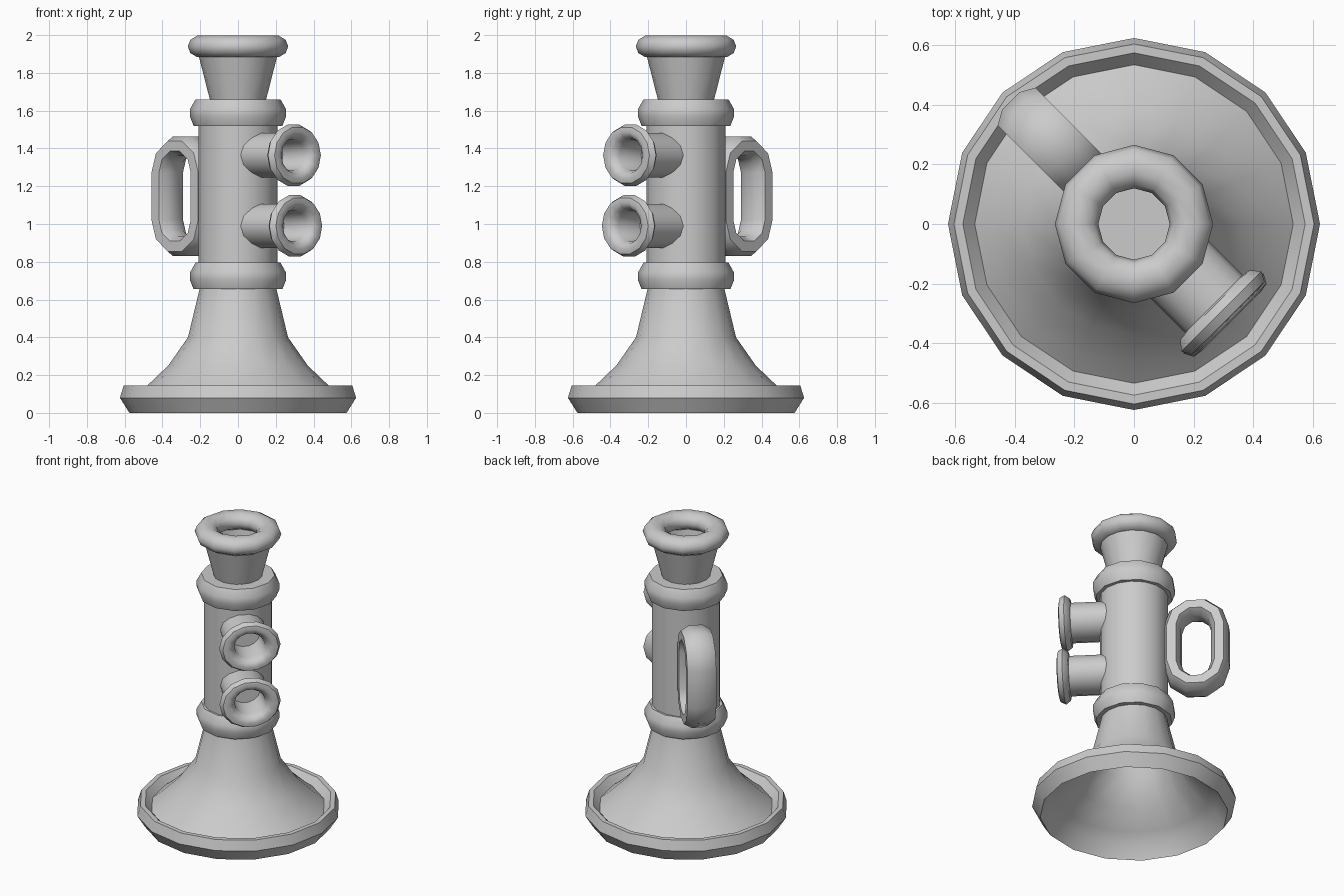
import bpy, bmesh, math
from mathutils import Matrix, Vector

cube = bpy.data.objects.get("Cube")
if cube:
    bpy.data.objects.remove(cube, do_unlink=True)

GREY = (0.6, 0.6, 0.6, 1)
mat = bpy.data.materials.new("plain grey")
mat.use_nodes = True
mat.diffuse_color = GREY
mat.node_tree.nodes["Principled BSDF"].inputs["Base Color"].default_value = GREY


def skin(name, rings, wrap=False, close=False, matrix=None):
    """Bridge rings of points; wrap joins last ring to first, close makes each ring a loop."""
    bm = bmesh.new()
    rows = [[bm.verts.new(p) for p in ring] for ring in rings]
    n, m = len(rows), len(rows[0])
    for i in range(n if wrap else n - 1):
        for j in range(m if close else m - 1):
            a, b = rows[i], rows[(i + 1) % n]
            k = (j + 1) % m
            bm.faces.new((a[j], a[k], b[k], b[j]))
    bmesh.ops.remove_doubles(bm, verts=bm.verts, dist=0.0001)
    bmesh.ops.recalc_face_normals(bm, faces=bm.faces)
    if matrix:
        bm.transform(matrix)
    mesh = bpy.data.meshes.new(name)
    bm.to_mesh(mesh)
    bm.free()
    obj = bpy.data.objects.new(name, mesh)
    bpy.context.collection.objects.link(obj)
    mesh.materials.append(mat)
    bpy.ops.object.select_all(action="DESELECT")
    obj.select_set(True)
    bpy.context.view_layer.objects.active = obj
    bpy.ops.object.shade_smooth_by_angle(angle=math.radians(42))
    return obj


def lathe(name, profile, sides, closed=False, matrix=None):
    """Spin (radius, height) points about z."""
    rings = []
    for i in range(sides):
        t = math.tau * i / sides
        rings.append([(r * math.cos(t), r * math.sin(t), z) for r, z in profile])
    return skin(name, rings, wrap=True, close=closed, matrix=matrix)


def oval(cx, cz, rx, rz, count=10):
    return [(cx + rx * math.cos(math.tau * i / count),
             cz + rz * math.sin(math.tau * i / count)) for i in range(count)]


# Flared base with raised rim, hollow underneath
flare = [(0.535, 0.10), (0.48, 0.145), (0.37, 0.25), (0.265, 0.40), (0.20, 0.67)]
inside = [(r - 0.012, z - 0.006) for r, z in reversed(flare)]
rim = [(0.575, 0), (0.625, 0.08), (0.605, 0.145), (0.575, 0.145)]
lathe("flared_base", rim + flare + inside, 16, closed=True)

# Main tube
lathe("body_tube", [(0, 0.68), (0.21, 0.68), (0.21, 1.64), (0, 1.64)], 16)

# Collars at both ends of the tube
for name, z in (("lower_collar", 0.655), ("upper_collar", 1.52)):
    lathe(name, [(0.15, z), (0.235, z), (0.255, z + 0.05), (0.253, z + 0.09),
                 (0.225, z + 0.14), (0.15, z + 0.14)], 12, closed=True)

# Tapered neck and rolled lip
lathe("neck", [(0, 1.655), (0.148, 1.655), (0.208, 1.89), (0.17, 1.90),
               (0.13, 1.67), (0, 1.67)], 16)
lathe("top_lip", oval(0.193, 1.94, 0.073, 0.06), 12, closed=True)

# Local frame: z points outward along the diagonal, y points up
out = Vector((1, -1, 0)).normalized()
side = Vector((1, 1, 0)).normalized()
frame = Matrix((side, (0, 0, 1), out)).transposed().to_4x4()

# Two side pipes with flanged mouths, slightly wider than tall
pipe = [(0, 0.10), (0.12, 0.10), (0.12, 0.385), (0.145, 0.39), (0.167, 0.42),
        (0.152, 0.452), (0.125, 0.458), (0.10, 0.445), (0.083, 0.41),
        (0.08, 0.25), (0, 0.25)]
for name, z, shift in (("upper_pipe", 1.364, -0.005), ("lower_pipe", 0.99, 0.005)):
    place = Matrix.Translation(Vector((0, 0, z)) + out * shift)
    lathe(name, pipe, 14, matrix=place @ frame @ Matrix.Diagonal((1.14, 1, 1, 1)))

# Looped handle on the opposite side, with a flattened section
section = [(0.09, 0.028), (0.042, 0.055), (-0.042, 0.055), (-0.09, 0.028),
           (-0.09, -0.028), (-0.042, -0.055), (0.042, -0.055), (0.09, -0.028)]
rings = []
STEPS = 5
for end in (0, 1):
    for i in range(STEPS + 1):
        t = math.pi * (end + i / STEPS)
        normal = -out * math.cos(t) + Vector((0, 0, math.sin(t)))
        middle = -out * 0.383 + Vector((0, 0, 1.147 + (-0.125 if end else 0.125)))
        rings.append([middle + normal * (0.147 + v) + side * u for u, v in section])
skin("handle", rings, wrap=True, close=True)
